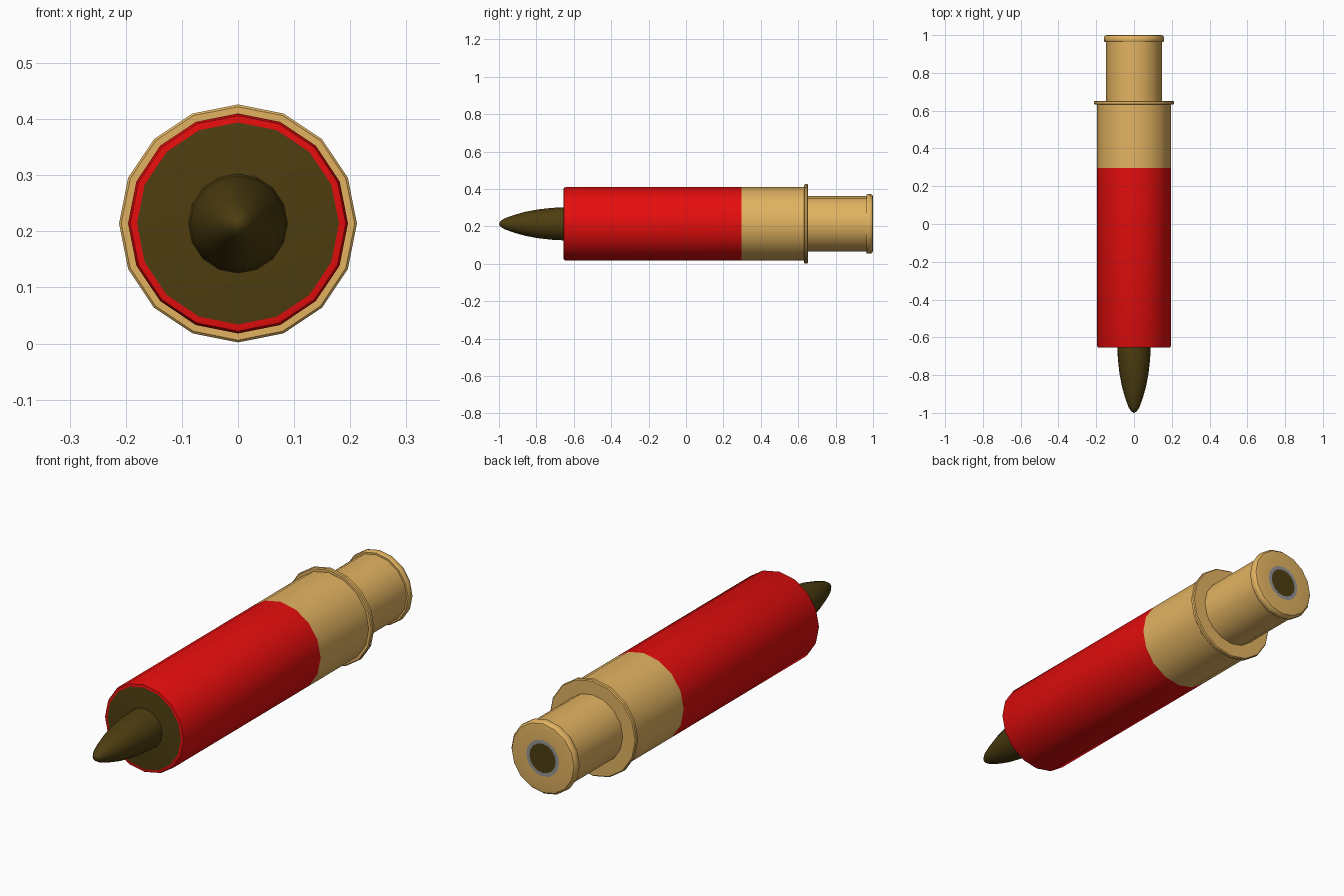
import bpy, bmesh, math

if "Cube" in bpy.data.objects:
    bpy.data.objects.remove(bpy.data.objects["Cube"])

AXIS_Z = 0.214
SIDES = 16


def material(name, rgb):
    m = bpy.data.materials.new(name)
    m.diffuse_color = (*rgb, 1)
    m.use_nodes = True
    m.node_tree.nodes["Principled BSDF"].inputs["Base Color"].default_value = m.diffuse_color
    return m


GOLD = material("brass", (0.76, 0.45, 0.12))
RED = material("red", (0.78, 0.004, 0.004))
OLIVE = material("dark olive", (0.075, 0.047, 0.005))
GREY = material("grey", (0.30, 0.30, 0.31))


def lathe(name, profile, mats, rule=None, turn=0.0):
    """Revolve (radius, y) points round the long axis; radius 0 closes an end."""
    bm = bmesh.new()
    rings = []
    for r, y in profile:
        n = 1 if r == 0 else SIDES
        ring = []
        for i in range(n):
            a = 2 * math.pi * (i + turn) / SIDES
            ring.append(bm.verts.new((r * math.cos(a), y, AXIS_Z + r * math.sin(a))))
        rings.append(ring)
    for k, (a, b) in enumerate(zip(rings, rings[1:])):
        for i in range(SIDES):
            j = (i + 1) % SIDES
            quad = [a[i % len(a)], a[j % len(a)], b[j % len(b)], b[i % len(b)]]
            f = bm.faces.new(list(dict.fromkeys(quad)))
            f.material_index = rule(k) if rule else 0
    bmesh.ops.recalc_face_normals(bm, faces=bm.faces)
    me = bpy.data.meshes.new(name)
    bm.to_mesh(me)
    bm.free()
    for m in mats:
        me.materials.append(m)
    ob = bpy.data.objects.new(name, me)
    bpy.context.collection.objects.link(ob)
    bpy.ops.object.select_all(action='DESELECT')
    ob.select_set(True)
    bpy.context.view_layer.objects.active = ob
    bpy.ops.object.shade_smooth_by_angle(angle=math.radians(40))
    return ob


# Main casing: olive front face, red tube, brass rear, flange, neck, end rim,
# then the grey ring and olive disc on the rear face
casing = [(0, -0.655), (0.18, -0.655), (0.192, -0.653), (0.196, -0.643),
          (0.196, 0.296), (0.196, 0.632),
          (0.208, 0.632), (0.212, 0.636), (0.212, 0.648), (0.208, 0.652),
          (0.148, 0.652), (0.148, 0.964),
          (0.156, 0.964), (0.16, 0.970), (0.16, 0.988), (0.152, 0.998),
          (0.14, 1.0), (0.08, 1.0), (0.064, 1.0), (0, 1.0)]


def casing_colour(k):
    if k == 0 or k == 18:
        return 2
    if k < 4:
        return 1
    return 3 if k == 17 else 0


lathe("casing", casing, [GOLD, RED, OLIVE, GREY], casing_colour)

# Pointed dart at the front
dart = [(0.0885, -0.655), (0.085, -0.72), (0.077, -0.79), (0.064, -0.86),
        (0.047, -0.92), (0.029, -0.97), (0.015, -0.992), (0, -1.0)]
lathe("dart_tip", dart, [OLIVE])
